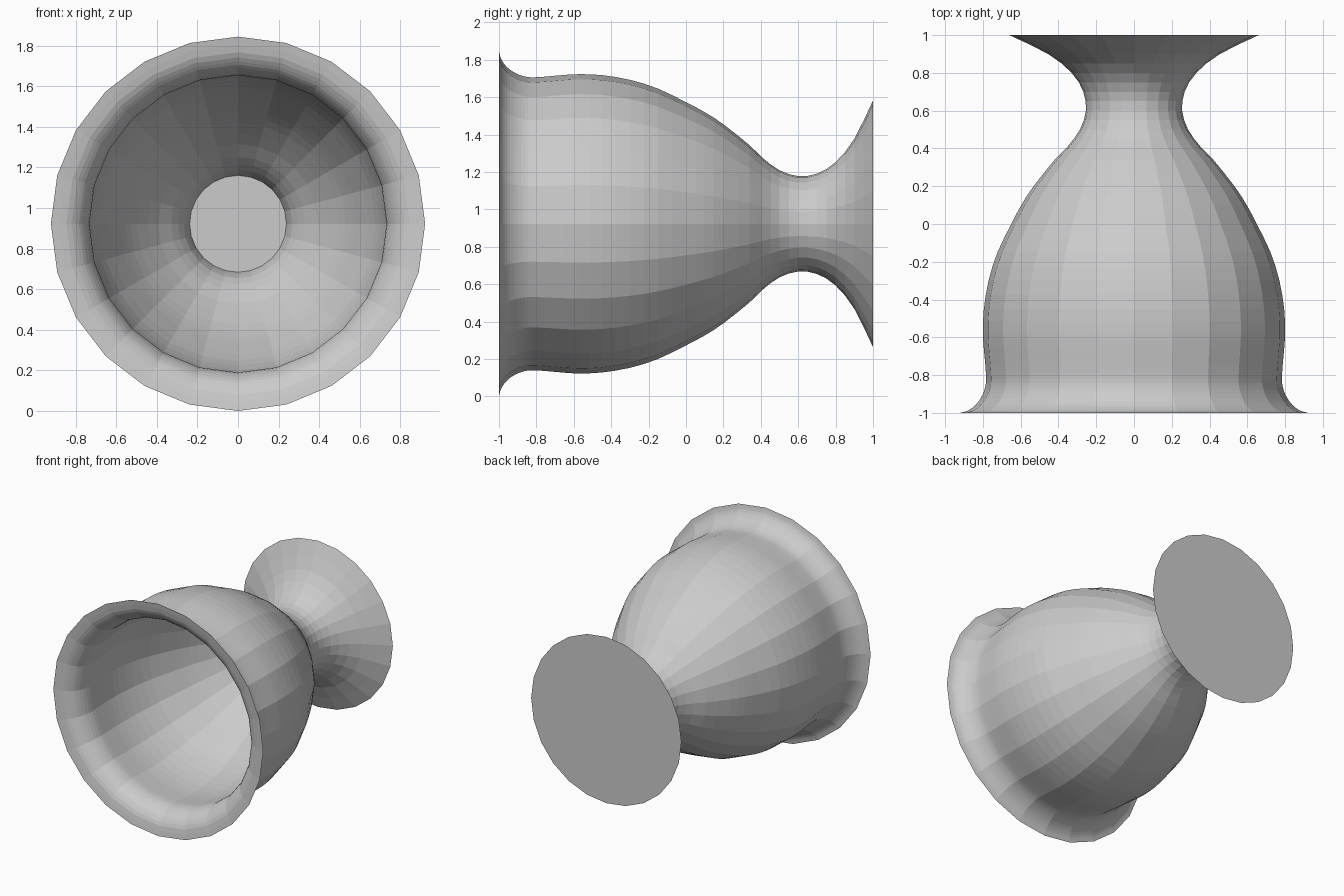
import bpy, bmesh, math
from mathutils import Vector

if "Cube" in bpy.data.objects:
    bpy.data.objects.remove(bpy.data.objects["Cube"])

SIDES = 24
CENTRE_Z = 0.9225

# Outer profile as (y, radius), from the flared rim to the foot
OUTER = [(-1, .922), (-.99, .885), (-.97, .852), (-.94, .823), (-.9, .80), (-.86, .787),
         (-.82, .783), (-.75, .787), (-.65, .796), (-.57, .80), (-.45, .795), (-.3, .77),
         (-.15, .723), (0, .65), (.1, .597), (.2, .532), (.34, .42), (.41, .352),
         (.5, .286), (.6, .255), (.7, .268), (.8, .33), (.9, .455), (1, .66)]
# Inner lip; the rest of the lining follows the outer wall
LIP = [(-.985, .845), (-.96, .80), (-.93, .77), (-.88, .744)]


def smooth(points, steps=2):
    """Catmull-Rom refinement of a profile."""
    v = [Vector(p) for p in points]
    v = [v[0] * 2 - v[1]] + v + [v[-1] * 2 - v[-2]]
    out = []
    for a, b, c, d in zip(v, v[1:], v[2:], v[3:]):
        for i in range(steps):
            t = i / steps
            out.append(b + (c - a) * t / 2 + (a * 2 - b * 5 + c * 4 - d) * t * t / 2
                       + (b * 3 - a - c * 3 + d) * t ** 3 / 2)
    return out + [v[-2]]


def ring(bm, y, r):
    return [bm.verts.new((r * math.sin(k * math.tau / SIDES), y,
                          CENTRE_Z + r * math.cos(k * math.tau / SIDES)))
            for k in range(SIDES)]


# Lining runs from the rim down to the closed neck
lining = smooth([OUTER[0]] + LIP + [(y, r * .935) for y, r in OUTER if -.83 < y < .61])
profile = lining[::-1] + smooth(OUTER)[1:]

# Goblet body lying along y, capped at the neck inside and at the foot
bm = bmesh.new()
rings = [ring(bm, y, r) for y, r in profile]
for a, b in zip(rings, rings[1:]):
    for k in range(SIDES):
        n = (k + 1) % SIDES
        bm.faces.new((a[k], a[n], b[n], b[k]))
bm.faces.new(rings[0])
bm.faces.new(rings[-1])
bmesh.ops.recalc_face_normals(bm, faces=bm.faces)
mesh = bpy.data.meshes.new("goblet")
bm.to_mesh(mesh)
bm.free()
bpy.context.collection.objects.link(bpy.data.objects.new("goblet", mesh))
